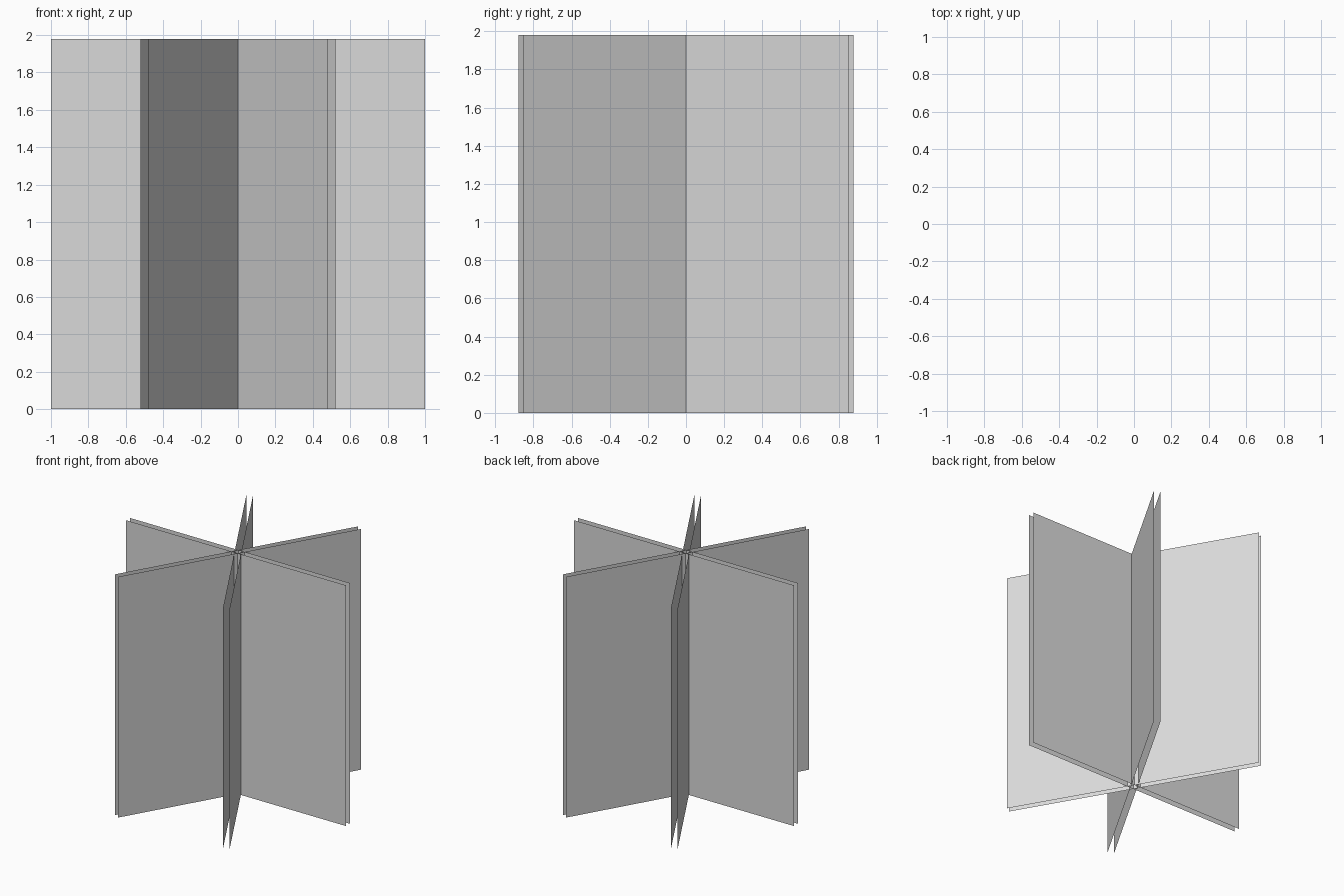
import bpy
import math
from mathutils import Matrix, Vector

default_cube = bpy.data.objects.get("Cube")
if default_cube:
    bpy.data.objects.remove(default_cube, do_unlink=True)

HEIGHT = 1.98
HALF_GAP = 0.025

grey = bpy.data.materials.new("light_grey")
grey.use_nodes = True
colour = (0.7, 0.7, 0.7, 1)
grey.diffuse_color = colour
grey.node_tree.nodes["Principled BSDF"].inputs["Base Color"].default_value = colour


def add_sheet(name, angle, side):
    """Thin upright sheet, set to one side of the centre line and turned about z."""
    bpy.ops.mesh.primitive_plane_add(size=2)
    sheet = bpy.context.object
    sheet.name = name
    # Stand the plane up with its normal facing away from its partner
    stand = Matrix.Rotation(side * -math.pi / 2, 4, "X")
    scale = Matrix.Diagonal((1, HEIGHT / 2, 1, 1))
    shift = Matrix.Translation(Vector((0, side * HALF_GAP, HEIGHT / 2)))
    sheet.data.transform(Matrix.Rotation(angle, 4, "Z") @ shift @ stand @ scale)
    sheet.data.materials.append(grey)


# Three pairs of parallel sheets crossing at the centre
for i, pair in enumerate(("cross", "rising", "falling")):
    for side, label in ((-1, "front"), (1, "back")):
        add_sheet(f"{pair}_panel_{label}", i * math.pi / 3, side)
